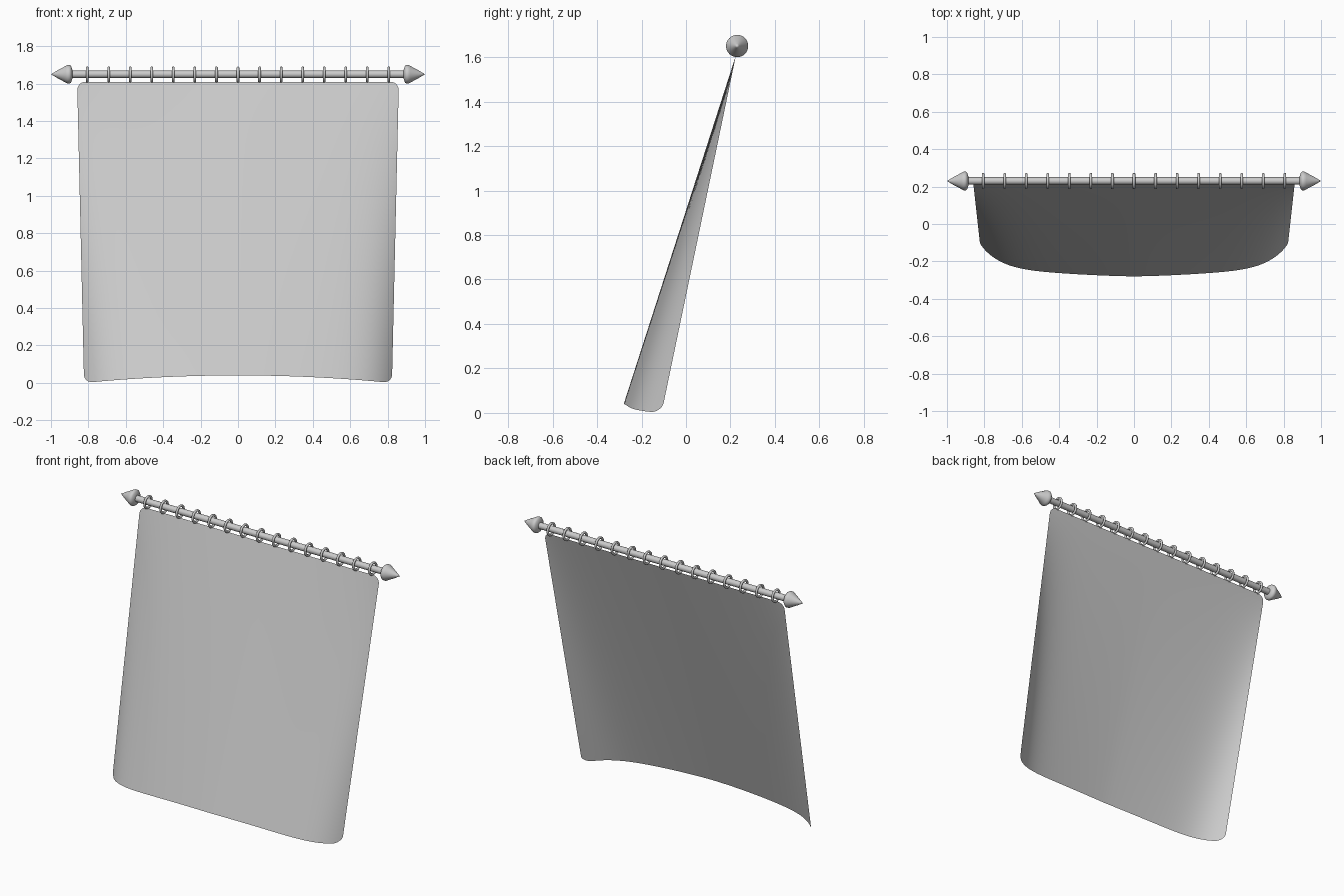
import bpy, bmesh, math

if "Cube" in bpy.data.objects:
    bpy.data.objects.remove(bpy.data.objects["Cube"])

ROD_Y, ROD_Z = 0.23, 1.65


def finish(name, bm, angle=40):
    me = bpy.data.meshes.new(name)
    bm.to_mesh(me)
    bm.free()
    ob = bpy.data.objects.new(name, me)
    bpy.context.collection.objects.link(ob)
    bpy.ops.object.select_all(action='DESELECT')
    ob.select_set(True)
    bpy.context.view_layer.objects.active = ob
    bpy.ops.object.shade_smooth_by_angle(angle=math.radians(angle))
    return ob


def lathe_x(name, profile, sides=32):
    """Spin (x, radius) points around the rod axis."""
    bm = bmesh.new()
    verts = [bm.verts.new((x, ROD_Y, ROD_Z + r)) for x, r in profile]
    edges = [bm.edges.new(p) for p in zip(verts, verts[1:])]
    bmesh.ops.spin(bm, geom=verts + edges, cent=(0, ROD_Y, ROD_Z), axis=(1, 0, 0),
                   angle=math.tau, steps=sides, use_duplicate=False)
    bmesh.ops.remove_doubles(bm, verts=bm.verts, dist=1e-5)
    bmesh.ops.recalc_face_normals(bm, faces=bm.faces)
    return finish(name, bm)


# Curtain rod
lathe_x("rod", [(-0.91, 0), (-0.91, 0.02), (0.91, 0.02), (0.91, 0)])

# Pointed finials at both ends
finial = [(0.885, 0), (0.885, 0.022), (0.892, 0.044), (0.9, 0.05), (0.911, 0.05),
          (0.921, 0.045), (0.94, 0.034), (0.965, 0.021), (0.985, 0.009), (1.0, 0)]
for side, label in ((-1, "left"), (1, "right")):
    lathe_x("finial_" + label, [(side * x, r) for x, r in finial])

# Fifteen hanging rings
for i in range(15):
    bpy.ops.mesh.primitive_torus_add(
        location=((i - 7) * 0.1152, ROD_Y, ROD_Z - 0.002),
        rotation=(0, math.pi / 2, 0), major_radius=0.036, minor_radius=0.0075,
        major_segments=32, minor_segments=10)
    bpy.context.object.name = f"ring_{i + 1}"
    bpy.ops.object.shade_smooth()

# Billowing cloth sheet with rounded corners
R, H, COLS = 0.045, 1.6, 64
ends = [R * (1 - math.cos(k * math.pi / 16)) for k in range(9)]
mid = [R + (H - 2 * R) * k / 40 for k in range(1, 40)]
rows = ends + mid + [H - d for d in reversed(ends)]

bm = bmesh.new()
grid = []
for d in rows:
    t = d / H
    width = 0.86 - 0.037 * t
    gap = max(0, R - min(d, H - d))
    inset = R - math.sqrt(R * R - gap * gap)
    line = []
    for j in range(COLS + 1):
        s = math.sin((j / COLS * 2 - 1) * math.pi / 2) * (1 - inset / width)
        a = abs(s)
        bottom_y = -0.28 + 0.17 * (0.3 * a ** 1.5 + 0.7 * a ** 8)
        bottom_z = 0.04 - 0.04 * a * a
        line.append(bm.verts.new((s * width, 0.225 + (bottom_y - 0.225) * t,
                                  1.61 + (bottom_z - 1.61) * t)))
    grid.append(line)
for up, low in zip(grid, grid[1:]):
    for j in range(COLS):
        bm.faces.new((low[j], low[j + 1], up[j + 1], up[j]))
finish("curtain_cloth", bm, 180)
